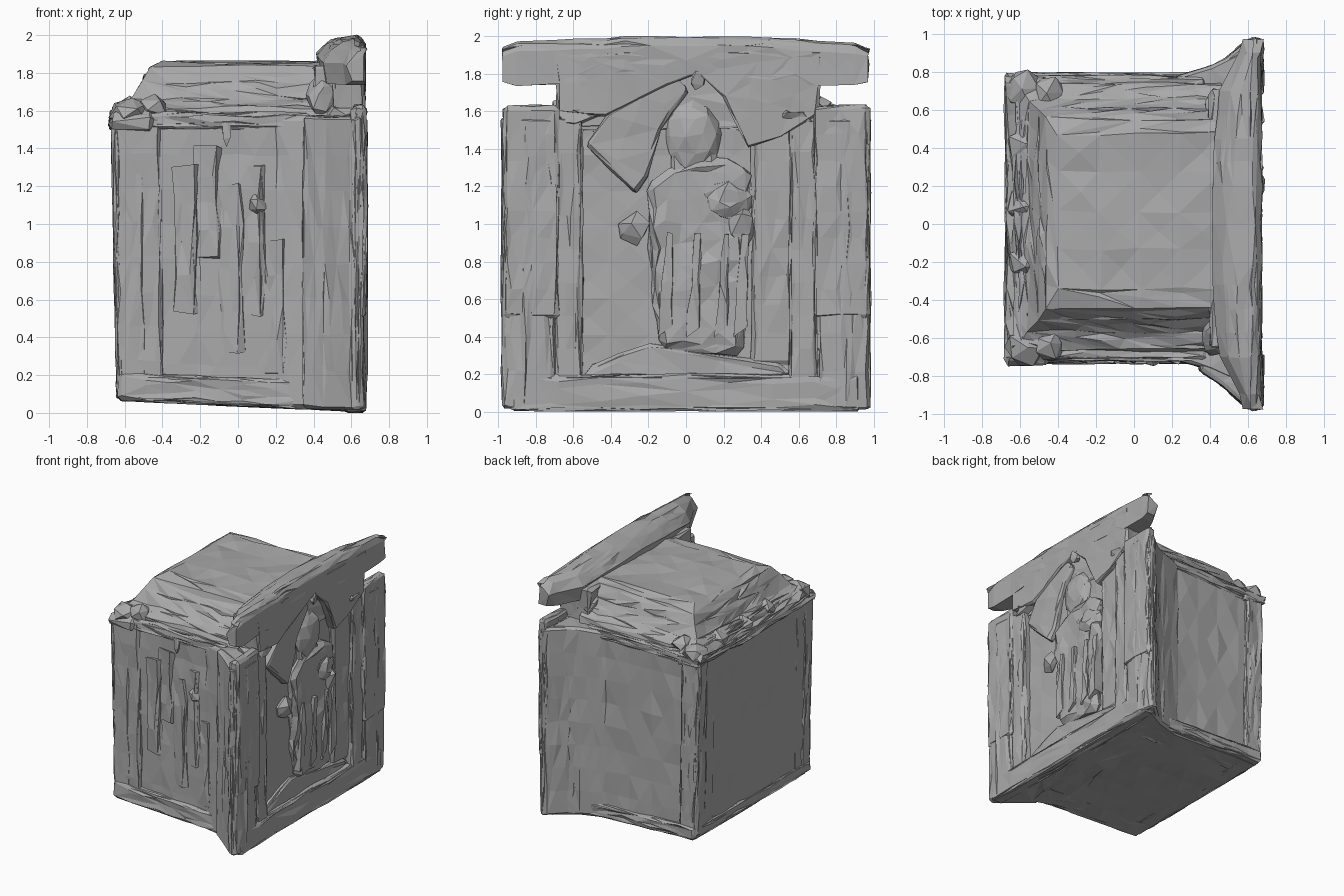
import bpy, bmesh, random
from mathutils import Vector

random.seed(4)
if "Cube" in bpy.data.objects:
    bpy.data.objects.remove(bpy.data.objects["Cube"])

stone = bpy.data.materials.new("grey stone")
stone.use_nodes = True
GREY = (.4, .4, .4, 1)
stone.diffuse_color = GREY
stone.node_tree.nodes["Principled BSDF"].inputs["Base Color"].default_value = GREY

# Shared levels: wall planes, rim and the depth hidden inside the chest
END, FRONT, BACK, FACE = -.66, -.72, .78, .67
RIM, INSIDE = 1.57, .5
SIDES = {"right": -1, "left": 1}


def finish(name, bm, rough=.008, bevel=.018, longest=.24):
    """Wear the edges, facet the faces, tilt the foot and make the object."""
    bmesh.ops.recalc_face_normals(bm, faces=bm.faces)
    if bevel:
        sharp = [edge for edge in bm.edges if edge.calc_face_angle(0) > .6]
        bmesh.ops.bevel(bm, geom=sharp, offset=bevel, segments=1,
                        affect='EDGES', clamp_overlap=True)
    bmesh.ops.triangulate(bm, faces=bm.faces)
    for _ in range(4):
        long_edges = [edge for edge in bm.edges if edge.calc_length() > longest]
        if not long_edges:
            break
        bmesh.ops.subdivide_edges(bm, edges=long_edges, cuts=1)
        bmesh.ops.triangulate(bm, faces=bm.faces)
    for vert in bm.verts:
        vert.co += Vector([random.uniform(-rough, rough) for _ in range(3)])
        low = max(0, 1 - vert.co.z / RIM)
        vert.co.z = max(0, vert.co.z + .045 * (FACE - vert.co.x) * low)
        vert.co.x -= .045 * min(vert.co.x, 0) * low
    mesh = bpy.data.meshes.new(name)
    bm.to_mesh(mesh)
    bm.free()
    mesh.materials.append(stone)
    bpy.context.scene.collection.objects.link(bpy.data.objects.new(name, mesh))


def loft(name, rings, **wear):
    """Skin a list of equal rings and cap both ends."""
    bm = bmesh.new()
    loops = [[bm.verts.new(corner) for corner in ring] for ring in rings]
    for lower, upper in zip(loops, loops[1:]):
        for i in range(len(lower)):
            bm.faces.new((lower[i - 1], lower[i], upper[i], upper[i - 1]))
    bm.faces.new(loops[0])
    bm.faces.new(loops[-1])
    finish(name, bm, **wear)


def upright(name, plan, bottom, top, **wear):
    """Extrude a plan outline (x, y) upward."""
    loft(name, [[(x, y, z) for x, y in plan] for z in (bottom, top)], **wear)


def relief(name, outline, depth, **wear):
    """Raise an outline (y, z) from the decorated face."""
    loft(name, [[(x, y, z) for y, z in outline] for x in (INSIDE, depth)], **wear)


def rectangle(left, right, low, high):
    return [(left, low), (right, low), (right, high), (left, high)]


def lump(name, pos, size, rough=.02, detail=2):
    """A battered knob."""
    bm = bmesh.new()
    bmesh.ops.create_icosphere(bm, subdivisions=detail, radius=1)
    for vert in bm.verts:
        vert.co = Vector(pos) + vert.co * Vector(size)
    finish(name, bm, rough, 0)


# Chest body, flaring toward the decorated face
flare = [(END, .72), (.2, .74), (.4, .8), (.6, .9)]
upright("chest_body", [(x, .03 - y) for x, y in flare]
        + [(x, .03 + y) for x, y in reversed(flare)], .01, RIM)

# Pilasters, inner strips and scrolls on both edges of the decorated face
for side, s in SIDES.items():
    plan = [(.33, .76), (.46, .85), (.61, .98), (.66, .98), (.68, .86), (FACE, .7), (.5, .66)]
    upright("pilaster_" + side, [(x, s * y) for x, y in plan], .01, RIM)
    relief("inner_strip_" + side, rectangle(s * .55, s * .7, .15, RIM), .66)
    upright("pilaster_cap_" + side, rectangle(.6, .68, s * .68, s * .975), INSIDE, 1.63)
    lump("scroll_" + side, (.56, s * .58, 1.58), (.12, .14, .05))
    lump("neck_boulder_" + side, (.44, s * .58, FACE + 1), (.08, .12, .12))

# Plinth and niche floor
upright("face_plinth", rectangle(.56, FACE, -.93, .93), 0, .2)
relief("plinth_slope", [(-.55, .18), (.57, .18), (.5, .26), (-.2, .36), (-.5, .25)], .63)
relief("niche_side_panel", rectangle(.35, .57, .25, 1.5), .63)

# Frames of the long plain sides: foot, rim and corner band
for side, wall, foot, corner in (("front", FRONT, .16, -.41), ("back", BACK, .12, -.52)):
    core = wall * .7
    upright(side + "_foot", rectangle(END, .45, wall * 1.02, core), .01, foot)
    upright(side + "_rim", rectangle(END, .38, wall, core), INSIDE * 3, RIM + .02)
    upright(side + "_corner_band", rectangle(END, corner, wall, core), .03, RIM)
    upright("end_band_" + side, rectangle(END - .01, -.5, wall, wall * .84), .03, RIM)
upright("end_foot", rectangle(END - .01, -.5, FRONT, BACK), .01, .12)

# Worn folds on the front panel
for i, (bottom, top) in enumerate([(.5, 1.3), (.8, 1.4), (.3, 1.2), (.5, 1.3), (.2, .9)]):
    x = .12 * i - .28
    upright("panel_fold_%d" % i, [(x - .07, -.7), (x + .04, FRONT - .01), (x + .07, -.7)],
            bottom, top, rough=.012, bevel=0)
lump("panel_chip", (-.06, -.71, 1.5), (.03, .03, .09), .012, 1)
lump("panel_hand", (.1, -.71, 1.1), (.05, .04, .05), .012, 1)


# Lid: rectangular rings, a low ledge then a steep rise to a broad flat top
def lid_ring(inset, z, right=.46):
    plan = rectangle(END + inset * .7, right, FRONT + inset, BACK - inset * .8)
    return [(x, y, z) for x, y in plan]


loft("lid", [lid_ring(.03, RIM - .05), lid_ring(.06, 1.62), lid_ring(.15, 1.66),
             lid_ring(.22, 1.75), lid_ring(.28, 1.83), lid_ring(.38, 1.855)],
     rough=.012, bevel=0)
loft("end_rim", [lid_ring(-.02, 1.5, -.46), lid_ring(-.02, RIM, -.46),
                 lid_ring(.07, 1.64, -.46)], rough=.018)

# Battered knobs along the lid edge
for i, y in enumerate([-.65, -.22, .1, .42, .71]):
    lump("end_knob_%d" % i, (-.58, y, RIM + .02), (.1, .1, .07), detail=1)
for i, y in enumerate([-.64, -.45, .58, .68]):
    lump("lid_knob_%d" % i, (-.45, y, RIM + .05), (.09, .09, .07), detail=1)


# Tall headboard: a rounded beam, thinning toward its free ends, on a thicker neck
def beam_ring(y, back, bottom, top):
    rise = top - bottom
    return [(x, y, bottom + rise * part) for x, part in (
        (back, 0), (back - .02, .5), (back + .03, .8), (back + .09, .93),
        (.62, 1), (.65, .95), (FACE, .75), (FACE, 0))]


half_beam = [(.975, .6, 1.75, 1.94), (.9, .57, 1.74, 1.97),
             (.7, .47, 1.74, 1.98), (.2, .43, 1.8, 2)]
loft("headboard_beam", [beam_ring(-y, *rest) for y, *rest in half_beam]
     + [beam_ring(y, *rest) for y, *rest in reversed(half_beam)], bevel=0)
upright("headboard_neck", rectangle(.4, .61, -.66, .7), 1.5, 1.84, rough=.012)

# Gabled canopy flush with the beam, and the hanging drape above the figure
relief("canopy", [(-.68, 1.6), (-.42, RIM), (-.1, 1.74), (.06, 1.8), (.2, 1.68), (.33, 1.4),
                  (.5, 1.46), (.7, 1.58), (.72, 1.92), (-.7, 1.92)], FACE, bevel=.012)
relief("drape", [(-.53, 1.42), (-.28, 1.16), (-.2, 1.25), (-.14, 1.5), (.02, 1.72),
                 (-.06, 1.78), (-.42, 1.6)], .65)
lump("gable_tip", (.65, .06, 1.78), (.03, .04, .07), .012, 1)

# Standing relief figure
lump("figure_head", (.6, .04, 1.47), (.07, .15, .19), .012)
relief("figure_neck", rectangle(-.08, .16, 1.2, 1.4), .63)
relief("figure_robe", [(-.14, .34), (.3, .3), (.34, 1.3), (.2, 1.36), (-.08, 1.3), (-.2, 1.2),
                       (-.19, .75)], .655, rough=.014, bevel=.035, longest=.16)
lump("figure_hand", (.61, -.28, .97), (.06, .08, .08), detail=1)
lump("figure_forearm", (.64, .22, 1.13), (.04, .13, .1))
lump("figure_elbow", (.63, .3, 1), (.05, .07, .12), detail=1)
for i, y in enumerate([-.1, .05, .2, .3]):
    relief("robe_fold_%d" % i, [(y - .05, .4), (y + .02, .45), (y + .03, .95), (y, .95)],
           FACE, bevel=0)
